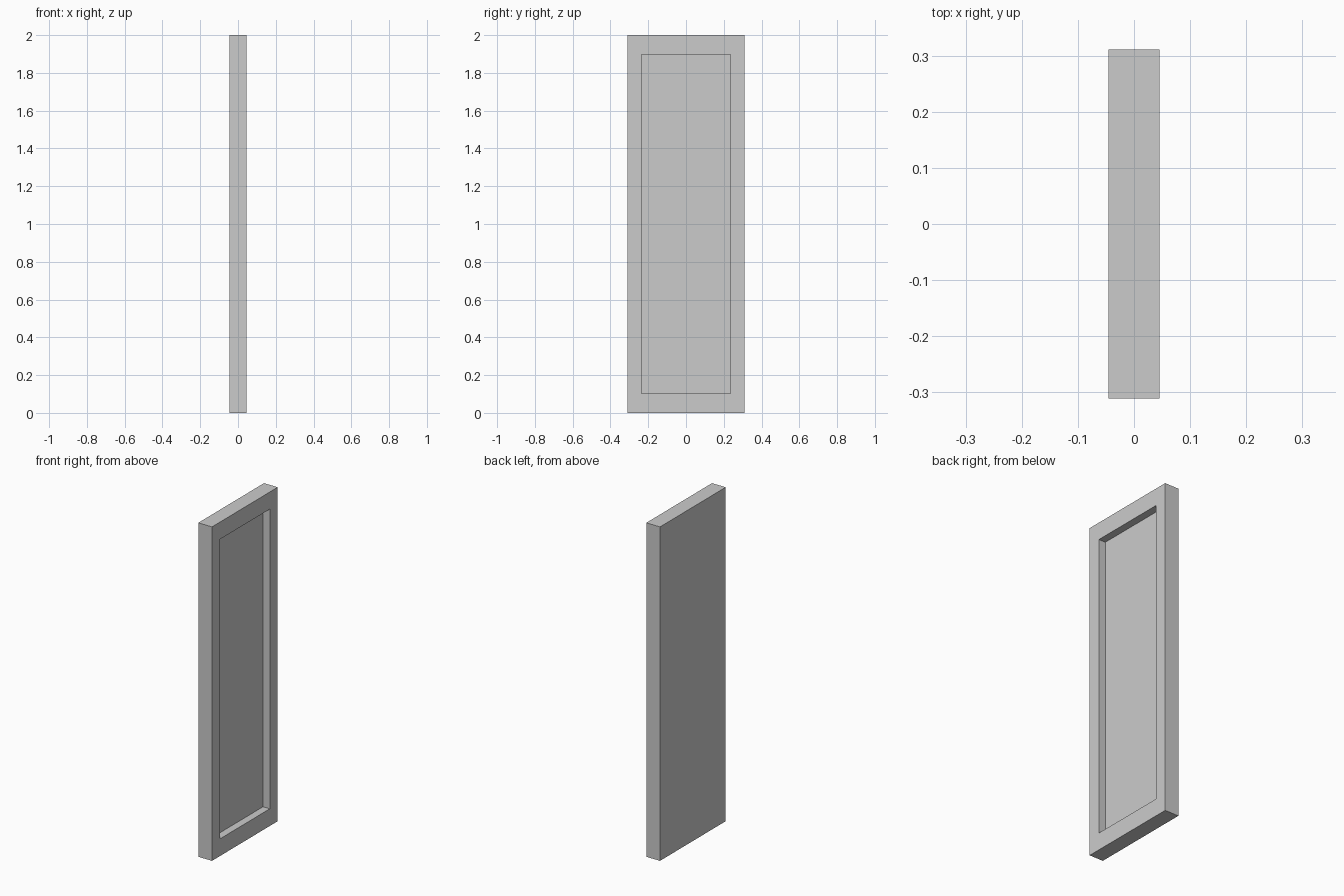
import bpy, bmesh
from mathutils import Vector

if "Cube" in bpy.data.objects:
    bpy.data.objects.remove(bpy.data.objects["Cube"])

T, W, H = 0.091, 0.622, 2.0      # slab thickness, width, height
RW, RH, DEPTH = 0.472, 1.794, 0.045  # recess width, height, depth

bm = bmesh.new()

# Slab standing on the ground
bmesh.ops.create_cube(bm, size=1)
bmesh.ops.scale(bm, vec=(T, W, H), verts=bm.verts)
bmesh.ops.translate(bm, vec=(0, 0, H / 2), verts=bm.verts)

# Raised border around the +x face
face = max(bm.faces, key=lambda f: f.calc_center_median().x)
bmesh.ops.inset_region(bm, faces=[face], thickness=0.05)
for v in face.verts:
    v.co.y = RW / 2 if v.co.y > 0 else -RW / 2
    v.co.z = H / 2 + (RH / 2 if v.co.z > H / 2 else -RH / 2)

# Sunken panel
floor = bmesh.ops.extrude_discrete_faces(bm, faces=[face])["faces"][0]
bmesh.ops.translate(bm, vec=Vector((-DEPTH, 0, 0)), verts=floor.verts)
bmesh.ops.recalc_face_normals(bm, faces=bm.faces)

mesh = bpy.data.meshes.new("recessed_panel")
bm.to_mesh(mesh)
bm.free()
bpy.context.collection.objects.link(bpy.data.objects.new("recessed_panel", mesh))
